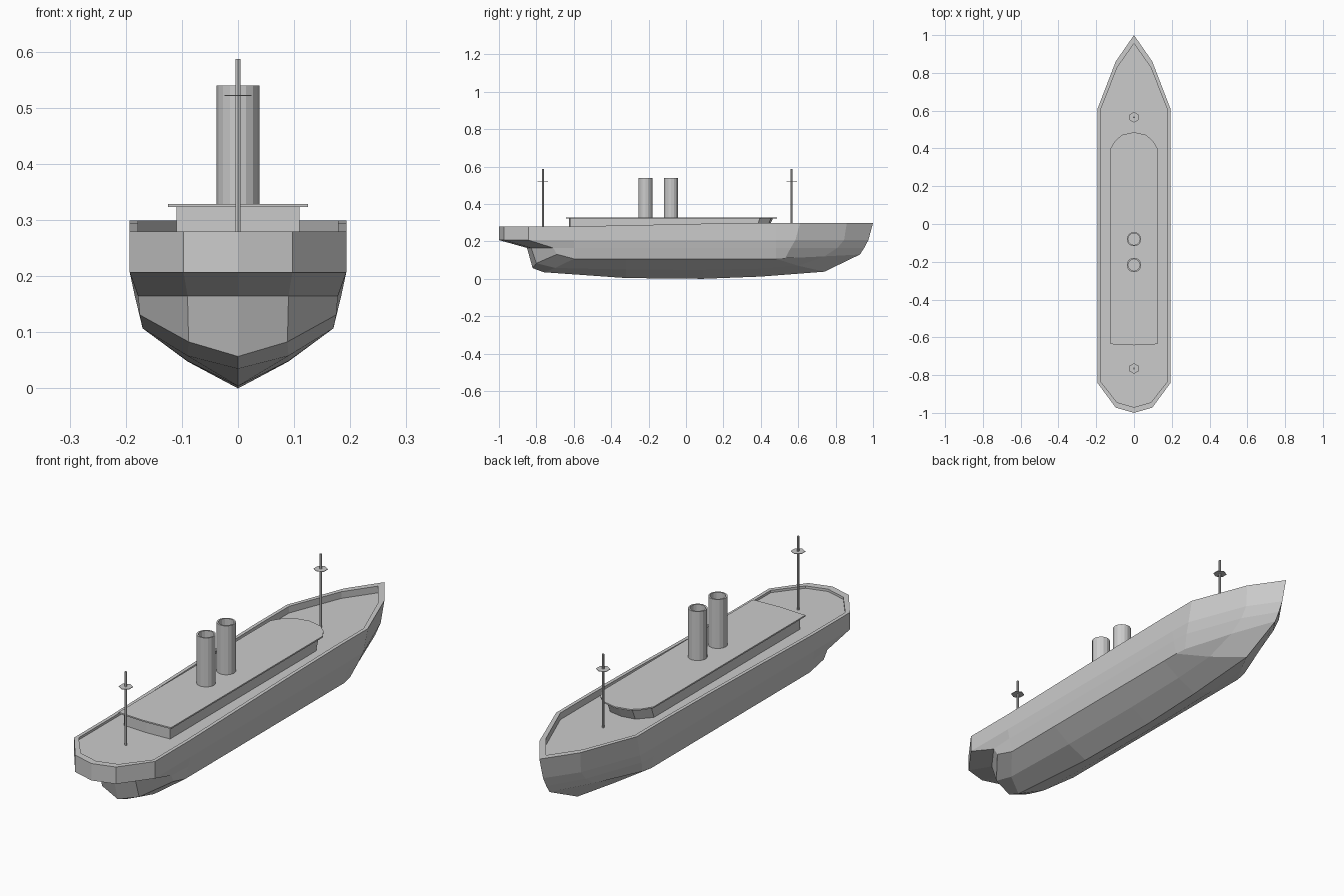
import bpy, bmesh, math

if "Cube" in bpy.data.objects:
    bpy.data.objects.remove(bpy.data.objects["Cube"])

SIDE_Y = [-0.6, -0.32, 0.09, 0.4, 0.48]   # shared stations along the hull side


def make_object(name, bm):
    bmesh.ops.remove_doubles(bm, verts=bm.verts, dist=1e-5)
    bmesh.ops.recalc_face_normals(bm, faces=bm.faces)
    mesh = bpy.data.meshes.new(name)
    bm.to_mesh(mesh)
    bm.free()
    ob = bpy.data.objects.new(name, mesh)
    bpy.context.collection.objects.link(ob)
    return ob


def mirror(ob):
    m = ob.modifiers.new("Mirror", 'MIRROR')
    m.use_clip = True


def strip(bm, a, b):
    for i in range(len(a) - 1):
        bm.faces.new((a[i], a[i + 1], b[i + 1], b[i]))


def half_ring(bm, stern, bow, z, side_x=None):
    """Half outline from stern centre to bow centre; z is a number or function of y."""
    sx = side_x or stern[2][0]
    pts = stern + [(sx, y) for y in SIDE_Y] + bow
    zf = z if callable(z) else (lambda y: z)
    return [bm.verts.new((p[0], p[1], p[2] if len(p) > 2 else zf(p[1]))) for p in pts]


def sheer(y):
    return 0.28 + 0.019 * min(1, max(0, (y + 0.6) / 0.9))


# Hull: stacked half outlines, top to chine, mirrored
bm = bmesh.new()
inner_s = [(0, -0.97), (0.09, -0.944), (0.178, -0.832)]
inner_b = [(0.178, 0.602), (0.088, 0.83), (0, 0.955)]
deck = half_ring(bm, inner_s, inner_b, 0.27)
rim_in = half_ring(bm, inner_s, inner_b, sheer)
overhang = [(0, -1), (0.097, -0.972), (0.193, -0.842)]
rim_out = half_ring(bm, overhang, [(0.193, 0.61), (0.097, 0.86), (0, 1)], sheer)
belt = half_ring(bm, overhang, [(0.19, 0.585), (0.09, 0.845), (0, 0.975)], 0.207)
waist = half_ring(bm, [(0, -0.85), (0.09, -0.828), (0.178, -0.71)],
                  [(0.18, 0.56), (0.087, 0.81), (0, 0.953)], 0.165, 0.184)
chine = half_ring(bm, [(0, -0.82, 0.057), (0.088, -0.80, 0.083), (0.175, -0.69, 0.131)],
                  [(0.163, 0.53, 0.11), (0.085, 0.74, 0.12), (0, 0.93, 0.13)], 0.107, 0.17)
rings = [deck, rim_in, rim_out, belt, waist, chine]
for a, b in zip(rings, rings[1:]):
    strip(bm, a, b)
bm.faces.new(deck)

# Hull bottom: bilge line and keel line closing the chine
bilge = [chine[1]] + [bm.verts.new(p) for p in (
    (0.09, -0.7, 0.058), (0.09, -0.32, 0.049), (0.09, 0.09, 0.048),
    (0.09, 0.4, 0.054), (0.087, 0.6, 0.07))] + [chine[-2]]
keel = [chine[0]] + [bm.verts.new((0, y, z)) for y, z in (
    (-0.76, 0.035), (-0.32, 0.004), (0.09, 0), (0.4, 0.012), (0.74, 0.038))] + [chine[-1]]
strip(bm, chine[2:-2], bilge)
strip(bm, bilge, keel)
mirror(make_object("hull", bm))


def half_prism(name, low, high, z0, z1):
    """Half outline lofted from z0 to z1, capped and mirrored."""
    bm = bmesh.new()
    a = [bm.verts.new((x, y, z0)) for x, y in low]
    b = [bm.verts.new((x, y, z1)) for x, y in high]
    strip(bm, a, b)
    bm.faces.new(a)
    bm.faces.new(b)
    mirror(make_object(name, bm))


# Deckhouse with raked forward wall, and its overhanging roof
half_prism("deckhouse",
           [(0, -0.625), (0.11, -0.62), (0.11, 0.375), (0.06, 0.43), (0, 0.44)],
           [(0, -0.625), (0.11, -0.62), (0.11, 0.395), (0.06, 0.455), (0, 0.465)], 0.268, 0.324)
roof = [(0, -0.642), (0.125, -0.636), (0.125, 0.4), (0.1, 0.44), (0.064, 0.472), (0, 0.486)]
half_prism("deckhouse_roof", roof, roof, 0.323, 0.329)


def lathe(name, y, profile, sides):
    """Revolve an (r, z) profile around a vertical axis at x = 0."""
    bm = bmesh.new()
    rows = []
    for r, z in profile:
        row = [bm.verts.new((r * math.sin(2 * math.pi * i / sides),
                             y + r * math.cos(2 * math.pi * i / sides), z)) for i in range(sides)]
        rows.append(row + row[:1])
    for a, b in zip(rows, rows[1:]):
        strip(bm, a, b)
    bm.faces.new(rows[0][:-1])
    bm.faces.new(rows[-1][:-1])
    return make_object(name, bm)


# Funnels, hollow at the top
for name, y in (("front_funnel", -0.08), ("rear_funnel", -0.217)):
    lathe(name, y, [(0.038, 0.327), (0.038, 0.54), (0.031, 0.54), (0.031, 0.45)], 16)

# Masts with lookout plates
for name, y in (("bow_mast", 0.565), ("stern_mast", -0.765)):
    lathe(name, y, [(0.005, 0.268), (0.005, 0.587)], 6)
    lathe(name + "_lookout", y, [(0.028, 0.521), (0.028, 0.523)], 6)
